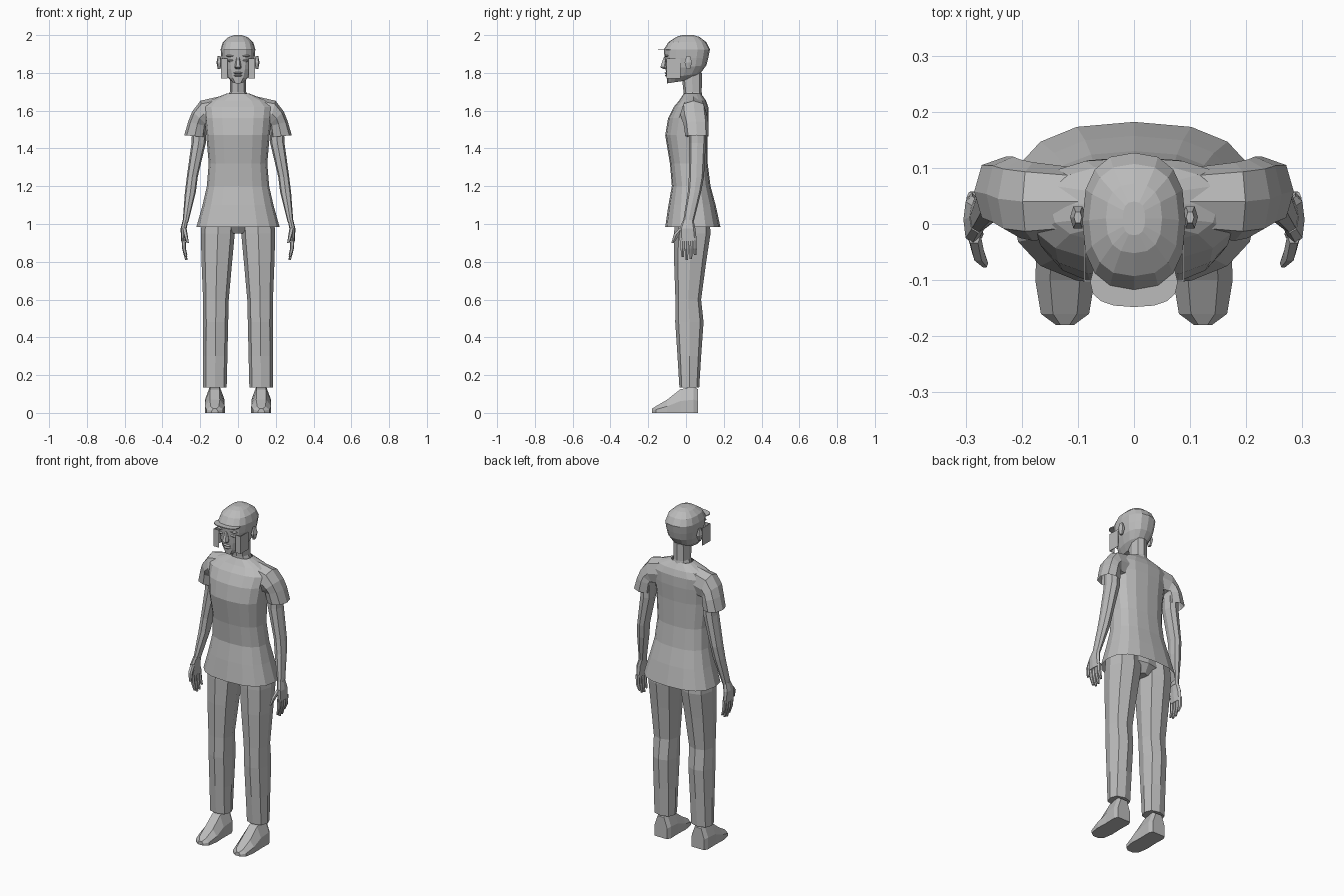
import bpy, bmesh
from math import sin, cos, tau, radians, copysign

cube = bpy.data.objects.get("Cube")
if cube:
    bpy.data.objects.remove(cube, do_unlink=True)

shade = (.5, .5, .5, 1)
grey = bpy.data.materials.new("plain grey")
grey.use_nodes = True
grey.diffuse_color = shade
grey.node_tree.nodes["Principled BSDF"].inputs["Base Color"].default_value = shade


def skin(name, sections, side=1, caps=True):
    """Join equal point loops into one flat shaded surface."""
    bm = bmesh.new()
    loops = [[bm.verts.new((x * side, y, z)) for x, y, z in loop] for loop in sections]
    for low, high in zip(loops, loops[1:]):
        for i in range(len(low)):
            bm.faces.new((low[i - 1], low[i], high[i], high[i - 1]))
    if caps:
        bm.faces.new(loops[0])
        bm.faces.new(loops[-1])
    bmesh.ops.recalc_face_normals(bm, faces=bm.faces)
    mesh = bpy.data.meshes.new(name)
    bm.to_mesh(mesh)
    bm.free()
    mesh.materials.append(grey)
    body_part = bpy.data.objects.new(name, mesh)
    bpy.context.collection.objects.link(body_part)


def pair(name, sections, caps=True):
    """Make a part on both sides of the body."""
    skin("left_" + name, sections, side=1, caps=caps)
    skin("right_" + name, sections, side=-1, caps=caps)


def section(z, wide, front, back, x=0, tilt=0, slope=0, sides=8):
    """Rounded box loop; tilt leans it sideways, slope lifts its back."""
    middle, deep, lean = (front + back) / 2, (back - front) / 2, radians(tilt)
    loop = []
    for i in range(sides):
        across, along = cos(tau * i / sides), sin(tau * i / sides)
        u = wide * copysign(abs(across) ** .8, across)
        v = deep * copysign(abs(along) ** .8, along)
        loop.append((x + u * cos(lean), middle + v, z + u * sin(lean) + v * slope))
    return loop


def bead(x, y, z, wide, deep, high):
    """Sections of a small faceted swelling."""
    return [section(z=z + high * level, x=x, wide=wide * grow, sides=6,
                    front=y - deep * grow, back=y + deep * grow)
            for level, grow in ((-1, .5), (0, 1), (1, .5))]


def card(inner, outer, front, back, low, high):
    """Sections of a thin upright plate."""
    return [[(inner, front, z), (outer, front, z), (outer, back, z), (inner, back, z)]
            for z in (low, high)]


def foot_section(y, wide, high):
    """Flat sole with bevelled upper corners, across the foot."""
    corners = ((-1, 0), (1, 0), (1, .5), (.5, 1), (-.5, 1), (-1, .5))
    return [(.123 + u * wide, y, v * high) for u, v in corners]


# Shirt with flared hem, open below
skin("shirt_body", [
    section(z=.985, wide=.22, front=-.11, back=.182, sides=16),
    section(z=1.1, wide=.188, front=-.093, back=.157, sides=16),
    section(z=1.2, wide=.165, front=-.075, back=.13, sides=16),
    section(z=1.32, wide=.155, front=-.085, back=.115, sides=16),
    section(z=1.47, wide=.168, front=-.11, back=.115, sides=16),
    section(z=1.56, wide=.178, front=-.095, back=.12, sides=16),
    section(z=1.62, wide=.185, front=-.065, back=.118, sides=16),
    section(z=1.655, wide=.15, front=-.035, back=.105, sides=16),
    section(z=1.69, wide=.062, front=-.012, back=.08, sides=16),
], caps=False)

pair("sleeve", [
    section(z=1.595, x=.1, wide=.08, front=-.02, back=.1, tilt=90),
    section(z=1.583, x=.18, wide=.072, front=-.03, back=.11, tilt=75),
    section(z=1.56, x=.203, wide=.053, front=-.025, back=.115, tilt=42),
    section(z=1.53, x=.215, wide=.05, front=-.013, back=.12, tilt=15),
    section(z=1.465, x=.229, wide=.056, front=-.004, back=.12, tilt=5),
], caps=False)

# Arms and hands
pair("arm", [
    section(z=1.52, x=.205, wide=.038, front=.015, back=.105),
    section(z=1.43, x=.208, wide=.038, front=.015, back=.105),
    section(z=1.25, x=.242, wide=.029, front=.015, back=.095),
    section(z=1.17, x=.252, wide=.029, front=.01, back=.08),
    section(z=1.01, x=.278, wide=.015, front=-.016, back=.04),
])
pair("palm", [
    section(z=1.02, x=.278, wide=.015, front=-.016, back=.04),
    section(z=.975, x=.288, wide=.016, front=-.035, back=.05),
    section(z=.91, x=.288, wide=.013, front=-.033, back=.057),
])
for finger, drop in enumerate((.1, .115, .11, .09)):
    y = -.02 + finger * .022
    pair(f"finger_{finger + 1}", [
        section(z=.925, x=.288, wide=.011, front=y - .012, back=y + .012, sides=6),
        section(z=.87, x=.286, wide=.01, front=y - .01, back=y + .013, sides=6),
        section(z=.925 - drop, x=.274, wide=.006, front=y - .005, back=y + .009, sides=6),
    ])
pair("thumb", [
    section(z=.98, x=.285, wide=.012, front=-.036, back=-.004, sides=6),
    section(z=.945, x=.278, wide=.011, front=-.067, back=-.033, sides=6),
    section(z=.9, x=.266, wide=.006, front=-.078, back=-.062, sides=6),
])

# Trousers
skin("trouser_seat", [
    section(z=.95, wide=.03, front=-.025, back=.095),
    section(z=1, wide=.16, front=-.055, back=.125),
    section(z=1.12, wide=.15, front=-.055, back=.115),
])
pair("trouser_leg", [
    section(z=.135, x=.122, wide=.062, front=-.035, back=.07),
    section(z=.3, x=.12, wide=.064, front=-.045, back=.08),
    section(z=.48, x=.118, wide=.066, front=-.057, back=.093),
    section(z=.6, x=.117, wide=.068, front=-.056, back=.08),
    section(z=.8, x=.112, wide=.081, front=-.063, back=.107),
    section(z=.95, x=.107, wide=.09, front=-.063, back=.13),
    section(z=1.1, x=.1, wide=.085, front=-.055, back=.12),
])

# Feet from heel to toe
pair("foot", [
    foot_section(y=.063, wide=.042, high=.125),
    foot_section(y=.04, wide=.052, high=.14),
    foot_section(y=-.03, wide=.05, high=.125),
    foot_section(y=-.1, wide=.053, high=.07),
    foot_section(y=-.16, wide=.043, high=.035),
    foot_section(y=-.18, wide=.016, high=.022),
])

# Neck and head
skin("neck", [
    section(z=1.65, wide=.065, front=-.01, back=.09),
    section(z=1.7, wide=.043, front=-.013, back=.083),
    section(z=1.8, wide=.042, front=-.025, back=.085),
])
skin("head", [
    section(z=1.755, wide=.03, front=-.1, back=.04, slope=.15, sides=16),
    section(z=1.785, wide=.06, front=-.102, back=.078, slope=.15, sides=16),
    section(z=1.83, wide=.08, front=-.108, back=.108, slope=.1, sides=16),
    section(z=1.88, wide=.088, front=-.114, back=.118, sides=16),
    section(z=1.925, wide=.092, front=-.117, back=.127, sides=16),
    section(z=1.963, wide=.08, front=-.093, back=.107, sides=16),
    section(z=1.99, wide=.05, front=-.052, back=.072, sides=16),
    section(z=2, wide=.02, front=-.02, back=.04, sides=16),
])

# Face
skin("nose", [
    section(z=1.885, wide=.008, front=-.118, back=-.098, sides=6),
    section(z=1.83, wide=.018, front=-.139, back=-.09, sides=6),
    section(z=1.82, wide=.012, front=-.12, back=-.096, sides=6),
])
skin("upper_lip", bead(x=0, y=-.1, z=1.8, wide=.027, deep=.015, high=.006))
skin("lower_lip", bead(x=0, y=-.1, z=1.786, wide=.024, deep=.014, high=.006))
pair("eye", bead(x=.038, y=-.102, z=1.865, wide=.018, deep=.011, high=.007))
pair("brow", bead(x=.04, y=-.1, z=1.89, wide=.026, deep=.014, high=.006))
pair("ear", bead(x=.1, y=.012, z=1.855, wide=.014, deep=.022, high=.035))

# Thin brim and cheek plates
skin("brim", [section(z=z, wide=.078, front=-.148, back=-.06, sides=16) for z in (1.92, 1.925)])
pair("cheek_card", card(inner=.086, outer=.089, front=-.1, back=-.03, low=1.77, high=1.875))
pair("jaw_card", card(inner=.055, outer=.089, front=-.103, back=-.1, low=1.77, high=1.875))
